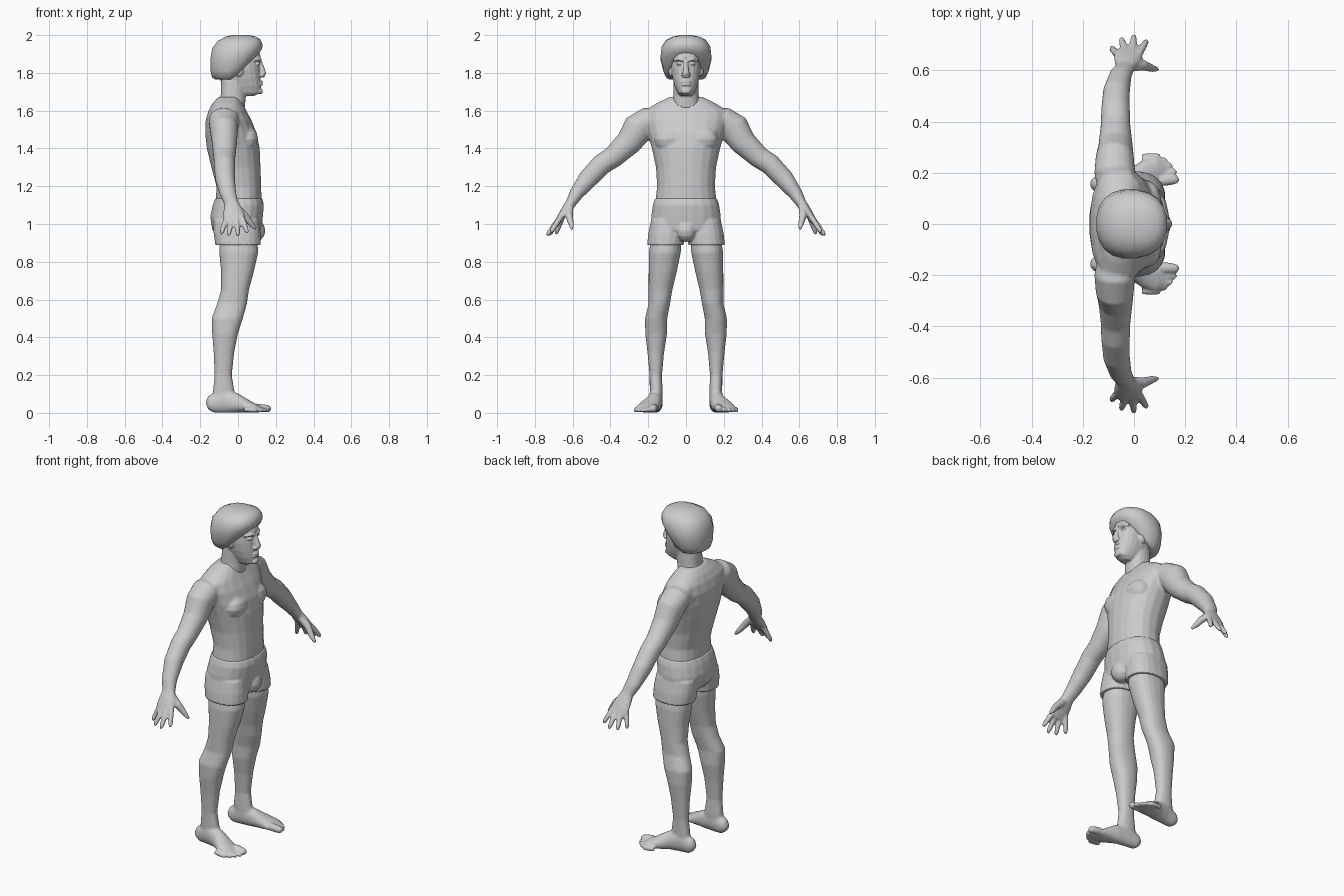
import bpy, bmesh
from math import cos, sin, pi, copysign
from mathutils import Vector

N = 20


def circle(p=2.3):
    """Unit superellipse, slightly boxier than a circle."""
    for i in range(N):
        t = 2 * pi * (i + 0.5) / N
        c, s = cos(t), sin(t)
        yield copysign(abs(c) ** (2 / p), c), copysign(abs(s) ** (2 / p), s)


def skin(bm, rings, mirror):
    """Bridge rings of points into a closed shell, optionally also on -y."""
    for side in ((1, -1) if mirror else (1,)):
        vs = [[bm.verts.new((p.x, p.y * side, max(p.z, 0.0))) for p in r] for r in rings]
        faces = [bm.faces.new(vs[0][::-1]), bm.faces.new(vs[-1])]
        for a, b in zip(vs, vs[1:]):
            for i in range(N):
                j = (i + 1) % N
                faces.append(bm.faces.new((a[i], a[j], b[j], b[i])))
        bmesh.ops.recalc_face_normals(bm, faces=faces)


def stack(bm, rows, mirror=False):
    """Level sections: z, back x, widest x, front x, y centre, half width, front slope."""
    rings = []
    for z, x0, xm, x1, yc, hw, *k in rows:
        ring = []
        for c, s in circle():
            x = xm + c * (x1 - xm if c > 0 else xm - x0)
            ring.append(Vector((x, yc + s * hw, z + (k[0] * max(0, x + 0.03) if k else 0))))
        rings.append(ring)
    skin(bm, rings, mirror)


def tube(bm, rows, ref=(1, 0, 0), mirror=True):
    """Sections along a path: x, y, z, half size along ref, half size across."""
    pts = [Vector(r[:3]) for r in rows]
    rings = []
    for i, r in enumerate(rows):
        t = (pts[min(i + 1, len(pts) - 1)] - pts[max(i - 1, 0)]).normalized()
        u = Vector(ref)
        u = (u - t * u.dot(t)).normalized()
        v = t.cross(u)
        rings.append([pts[i] + u * c * r[3] + v * s * r[4] for c, s in circle(2.1)])
    skin(bm, rings, mirror)


def digit(bm, base, tip, r, ref=(1, 0, 0)):
    """Rounded finger or toe."""
    a, b = Vector(base), Vector(tip)
    tube(bm, [(*a.lerp(b, f), r * k, r * k) for f, k in
              ((0, 1.1), (0.5, 1.05), (0.85, 0.9), (1, 0.45))], ref)


def ball(bm, centre, size, mirror=False):
    x, y, z = centre
    a, b, c = size
    stack(bm, [(z + c * sin(t), x - a * cos(t), x, x + a * cos(t), y, b * cos(t))
               for t in (-1.4, -1.0, -0.5, 0, 0.5, 1.0, 1.4)], mirror)


def finish(name, bm, voxel=0, smooth=3):
    me = bpy.data.meshes.new(name)
    bm.to_mesh(me)
    bm.free()
    for p in me.polygons:
        p.use_smooth = True
    ob = bpy.data.objects.new(name, me)
    bpy.context.collection.objects.link(ob)
    if voxel:
        m = ob.modifiers.new("fuse", 'REMESH')
        m.mode = 'VOXEL'
        m.voxel_size = voxel
        m.use_smooth_shade = True
        s = ob.modifiers.new("soften", 'SMOOTH')
        s.factor, s.iterations = 0.5, smooth
    return ob


# Torso with arms and hands
bm = bmesh.new()
stack(bm, [(1.05, -.125, -.01, .12, 0, .165), (1.12, -.118, 0, .125, 0, .163),
           (1.2, -.115, 0, .124, 0, .154), (1.3, -.142, -.01, .12, 0, .16),
           (1.4, -.166, -.03, .116, 0, .182), (1.48, -.175, -.05, .1, 0, .205),
           (1.55, -.172, -.065, .072, 0, .225), (1.6, -.157, -.07, .045, 0, .22),
           (1.64, -.135, -.06, .025, 0, .155), (1.672, -.105, -.045, .0, 0, .09)])
ball(bm, (.045, .085, 1.45), (.062, .085, .07), True)
tube(bm, [(-.07, .13, 1.56, .07, .055), (-.075, .2, 1.548, .08, .072),
          (-.075, .255, 1.505, .075, .083), (-.072, .305, 1.43, .067, .069),
          (-.072, .385, 1.355, .058, .058), (-.072, .447, 1.315, .056, .056),
          (-.068, .52, 1.238, .052, .052), (-.052, .582, 1.158, .043, .037),
          (-.035, .61, 1.11, .037, .028), (-.028, .635, 1.075, .05, .025),
          (-.022, .66, 1.04, .057, .02), (-.018, .678, 1.012, .05, .014)])
for base, tip in (((-.06, .655, 1.035), (-.09, .69, .945)),
                  ((-.034, .668, 1.03), (-.05, .727, .938)),
                  ((-.006, .67, 1.03), (0, .738, .937)),
                  ((.02, .665, 1.035), (.05, .718, .952))):
    digit(bm, base, tip, .0135)
tube(bm, [(-.01, .615, 1.09, .02, .02), (.035, .62, 1.045, .021, .02),
          (.07, .608, 1.0, .015, .015), (.095, .603, .972, .008, .008)], (0, 1, 0))
finish("torso_and_arms", bm, .007)

# Legs with feet and toes
bm = bmesh.new()
stack(bm, [(.95, -.1, 0, .1, .1, .08), (.85, -.1, 0, .108, .112, .085),
           (.75, -.09, -.005, .085, .123, .075), (.65, -.09, -.02, .058, .135, .063),
           (.58, -.11, -.03, .048, .141, .057), (.5, -.14, -.06, .026, .158, .059),
           (.42, -.137, -.065, 0, .158, .058), (.32, -.129, -.075, -.02, .16, .044),
           (.2, -.124, -.08, -.033, .16, .033), (.12, -.132, -.08, -.02, .158, .034),
           (.04, -.14, -.08, 0, .158, .033)], True)
tube(bm, [(-.165, .155, .038, .02, .02), (-.145, .156, .045, .032, .045),
          (-.08, .16, .065, .037, .065), (-.01, .17, .052, .043, .052),
          (.05, .195, .034, .056, .034), (.09, .205, .024, .06, .024),
          (.115, .2, .018, .048, .016)], (0, 1, 0))
for x, y, r in ((.175, .175, .02), (.168, .205, .013), (.153, .229, .013),
                (.132, .25, .012), (.105, .267, .012)):
    digit(bm, (x - .075, y - .006, r + .008), (x, y, r), r, (0, 1, 0))
finish("legs", bm, .007)

# Shorts
bm = bmesh.new()
stack(bm, [(.93, -.1, 0, .1, 0, .12), (.97, -.138, -.01, .125, 0, .185),
           (1.04, -.148, -.01, .133, 0, .186), (1.1, -.135, 0, .138, 0, .177),
           (1.135, -.122, 0, .13, 0, .166)])
stack(bm, [(.888, -.121, 0, .122, .109, .098), (.95, -.13, 0, .12, .104, .096),
           (1.02, -.13, 0, .11, .1, .085)], True)
ball(bm, (.09, 0, .965), (.055, .055, .06))
finish("shorts", bm, .007, 1)

# Head, neck and facial features
bm = bmesh.new()
stack(bm, [(1.56, -.1, -.04, .02, 0, .07), (1.62, -.105, -.035, .037, 0, .077),
           (1.68, -.092, -.03, .042, 0, .068), (1.76, -.09, -.02, .05, 0, .066)])
stack(bm, [(1.678, .0, .04, .085, 0, .03), (1.695, -.04, .03, .122, 0, .046),
           (1.73, -.075, .03, .122, 0, .06), (1.77, -.1, .02, .12, 0, .071),
           (1.82, -.11, .01, .116, 0, .079), (1.858, -.11, 0, .112, 0, .08),
           (1.885, -.11, 0, .122, 0, .08), (1.94, -.1, 0, .1, 0, .08)])
tube(bm, [(.112, 0, 1.87, .01, .01), (.122, 0, 1.835, .012, .014),
          (.134, 0, 1.797, .019, .016), (.125, 0, 1.778, .018, .012)], (0, 1, 0), False)
ball(bm, (.125, .014, 1.788), (.013, .01, .01), True)
tube(bm, [(.118, .012, 1.866, .01, .008), (.112, .035, 1.874, .011, .009),
          (.085, .062, 1.868, .01, .007)])
ball(bm, (.103, .034, 1.848), (.014, .016, .009), True)
for z in (1.738, 1.753):
    ball(bm, (.118, 0, z), (.014, .027, .007))
ball(bm, (.118, 0, 1.703), (.013, .025, .016))
ball(bm, (.005, .08, 1.815), (.024, .014, .036), True)
finish("head", bm, .004, 2)

# Thick rounded hair, cut lower at the back than over the brow
bm = bmesh.new()
stack(bm, [(1.765, -.12, -.02, .085, 0, .09, 1.0), (1.775, -.138, -.03, .105, 0, .106, .9),
           (1.81, -.147, -.03, .122, 0, .122, .7), (1.87, -.148, -.02, .13, 0, .136, .4),
           (1.93, -.138, -.01, .13, 0, .131, .15), (1.97, -.108, 0, .118, 0, .108, .06),
           (1.992, -.065, .015, .095, 0, .07), (2.0, -.03, .02, .06, 0, .03)])
finish("hair", bm)
